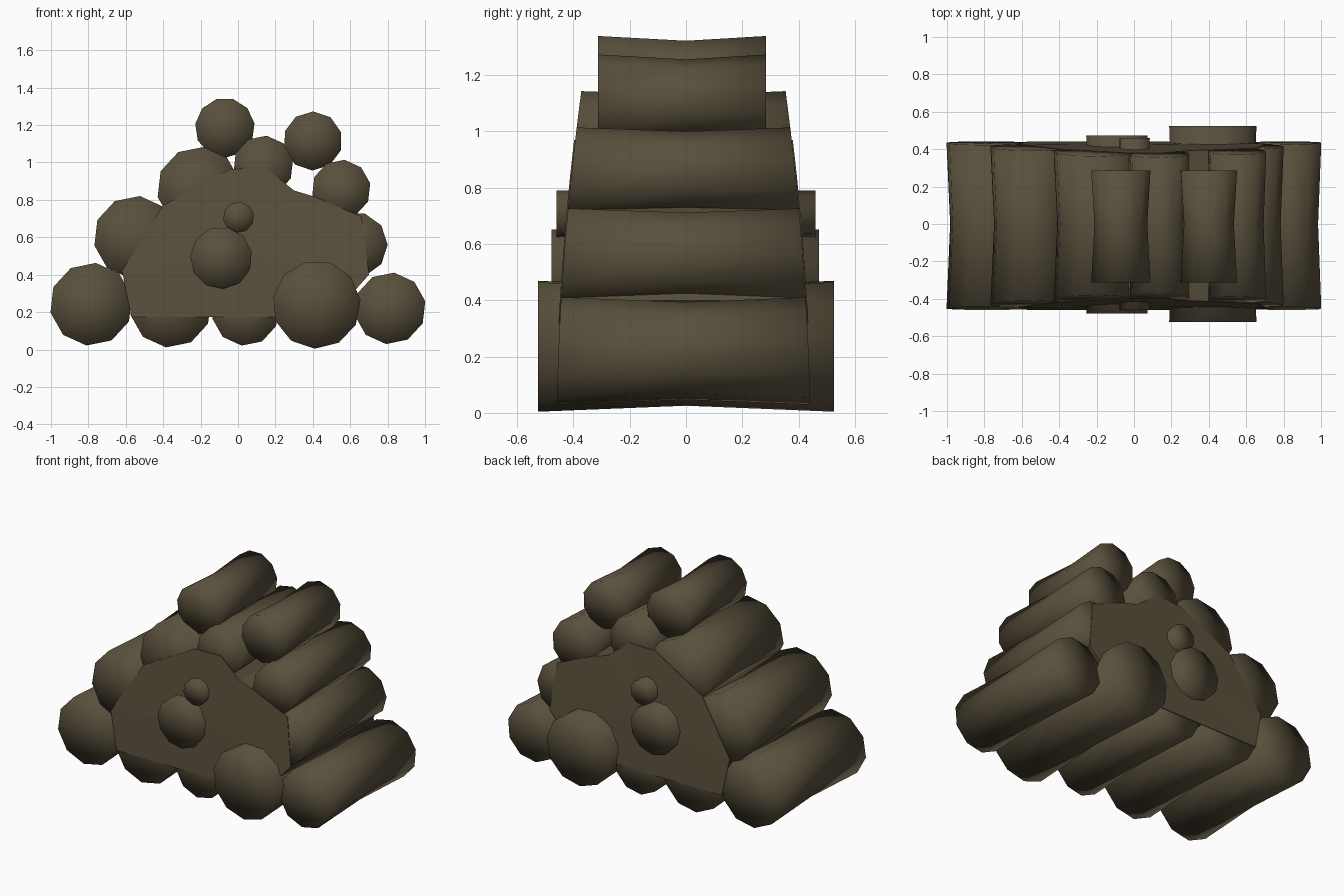
import bpy, bmesh, math

if "Cube" in bpy.data.objects:
    bpy.data.objects.remove(bpy.data.objects["Cube"])

wood = bpy.data.materials.new("dark_brown_wood")
wood.diffuse_color = (0.10, 0.08, 0.046, 1)
wood.use_nodes = True
wood.node_tree.nodes["Principled BSDF"].inputs["Base Color"].default_value = wood.diffuse_color


def lean(z):
    # half depth of the pile, shrinking towards the top
    return 0.46 - 0.02 * z - 0.05 * z * z


def finish(bm, name, smooth):
    bmesh.ops.recalc_face_normals(bm, faces=bm.faces)
    me = bpy.data.meshes.new(name)
    bm.to_mesh(me)
    bm.free()
    me.materials.append(wood)
    for p in me.polygons:
        p.use_smooth = smooth
    ob = bpy.data.objects.new(name, me)
    bpy.context.collection.objects.link(ob)


def log(name, x, z, r, ends=None, sides=10, turn=0.2, waist=0.91):
    # log along y: ring at each end, narrower ring in the middle, fanned caps
    bm = bmesh.new()
    rings = []
    for k, s in ((-1, 1.0), (0, waist), (1, 1.0)):
        ring = []
        for i in range(sides):
            a = turn + 2 * math.pi * i / sides
            vz = z + r * s * math.sin(a)
            if k == 0:
                y = 0
            elif ends:
                y = ends[0] if k < 0 else ends[1]
            else:
                y = -lean(vz) if k < 0 else lean(vz) - 0.018
            ring.append(bm.verts.new((x + r * s * math.cos(a), y, vz)))
        rings.append(ring)
    for a, b in zip(rings, rings[1:]):
        for i in range(sides):
            j = (i + 1) % sides
            bm.faces.new((a[i], a[j], b[j], b[i]))
    caps = [bm.faces.new(rings[0]), bm.faces.new(rings[2])]
    bmesh.ops.poke(bm, faces=caps)
    finish(bm, name, True)


# bottom row
log("bottom_log_1", -0.785, 0.242, 0.222)
log("bottom_log_2", -0.36, 0.23, 0.22)
log("bottom_log_3", 0.04, 0.2, 0.18)
log("bottom_log_thick", 0.42, 0.24, 0.236, (-0.525, 0.525), 11, 0.1)
log("bottom_log_5", 0.813, 0.22, 0.192)
# sloping sides
log("left_log_middle", -0.55, 0.60, 0.222)
log("left_log_upper", -0.21, 0.86, 0.224)
log("centre_log_upper", 0.135, 0.982, 0.162)
log("right_log_middle", 0.625, 0.56, 0.175, turn=0)
log("right_log_upper", 0.552, 0.857, 0.158)
# short logs on top
log("top_log_left", -0.07, 1.185, 0.16, (-0.312, 0.285), 11, 0.15, 0.89)
log("top_log_right", 0.4, 1.115, 0.158, (-0.312, 0.285), 10, 0.3, 0.89)
# logs poking out of the core
log("core_log", -0.09, 0.49, 0.166, (-0.478, 0.472), 11)
log("core_log_small", 0.003, 0.708, 0.083, (-0.46, 0.46))

# solid core filling the gaps
outline = [(-0.57, 0.175), (0.5, 0.175), (0.70, 0.4), (0.66, 0.71), (0.4, 0.82),
           (0.3, 0.85), (0.15, 0.97), (-0.04, 0.965), (-0.4, 0.77), (-0.62, 0.42)]
bm = bmesh.new()
front = [bm.verts.new((x, -lean(z) - 0.004, z)) for x, z in outline]
back = [bm.verts.new((x, lean(z) - 0.014, z)) for x, z in outline]
for i in range(len(outline)):
    j = (i + 1) % len(outline)
    bm.faces.new((front[i], front[j], back[j], back[i]))
caps = [bm.faces.new(front), bm.faces.new(back)]
for f in bmesh.ops.poke(bm, faces=caps)["verts"]:
    f.co.y = math.copysign(lean(f.co.z) - (0.014 if f.co.y > 0 else -0.004), f.co.y)
finish(bm, "pile_core", False)
